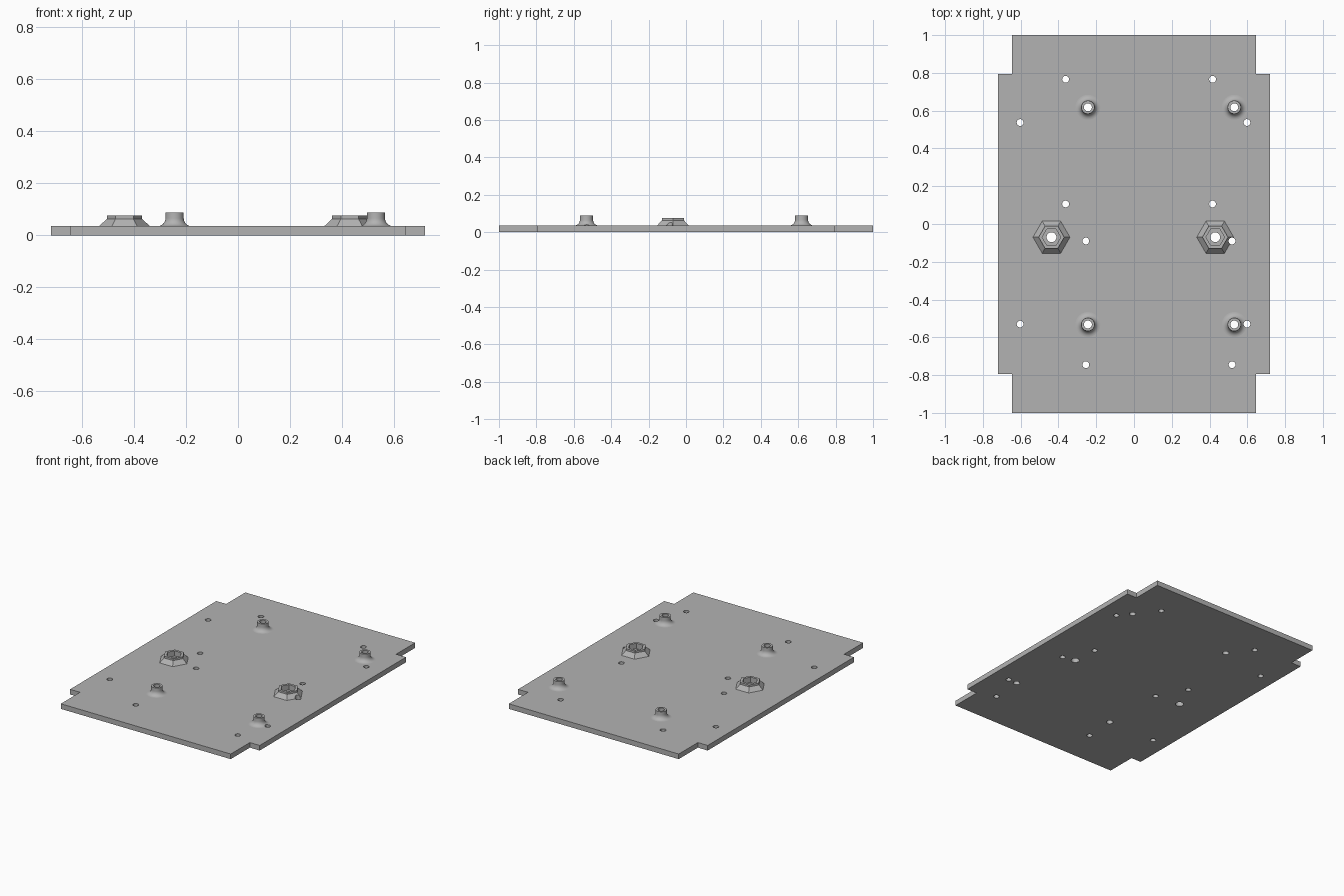
import bpy
import bmesh
from math import sin, cos, pi

cube = bpy.data.objects.get("Cube")
if cube:
    bpy.data.objects.remove(cube, do_unlink=True)

gray = bpy.data.materials.new("plain gray")
gray.use_nodes = True
color = (0.45, 0.45, 0.45, 1)
gray.diffuse_color = color
gray.node_tree.nodes["Principled BSDF"].inputs["Base Color"].default_value = color

THICK = 0.035


def add_lathe(bm, x, y, profile, sides):
    """Closed solid from (radius, height) rings around a vertical axis."""
    rings = []
    for r, z in profile:
        angles = [2 * pi * i / sides for i in range(sides)]
        rings.append([bm.verts.new((x + r * cos(a), y + r * sin(a), z)) for a in angles])
    for low, high in zip(rings, rings[1:]):
        for i in range(sides):
            j = (i + 1) % sides
            bm.faces.new((low[i], low[j], high[j], high[i]))
    bm.faces.new(rings[0][::-1])
    bm.faces.new(rings[-1])


def make_object(name, bm):
    mesh = bpy.data.meshes.new(name)
    bm.to_mesh(mesh)
    bm.free()
    mesh.materials.append(gray)
    obj = bpy.data.objects.new(name, mesh)
    bpy.context.collection.objects.link(obj)
    return obj


def lathe_object(name, places, profile, sides):
    bm = bmesh.new()
    for x, y in places:
        add_lathe(bm, x, y, profile, sides)
    return make_object(name, bm)


def cut(obj, cutters):
    bpy.ops.object.select_all(action='DESELECT')
    obj.select_set(True)
    bpy.context.view_layer.objects.active = obj
    for cutter in cutters:
        mod = obj.modifiers.new("cut", 'BOOLEAN')
        mod.operation = 'DIFFERENCE'
        mod.solver = 'EXACT'
        mod.object = cutter
        bpy.ops.object.modifier_apply(modifier=mod.name)
    bpy.ops.object.shade_smooth_by_angle(angle=pi / 6)


# Plate with notched corners
corner = [(0.72, 0.793), (0.645, 0.793), (0.645, 1.0)]
outline = corner + [(-x, y) for x, y in corner[::-1]]
outline += [(-x, -y) for x, y in outline]
bm = bmesh.new()
face = bm.faces.new([bm.verts.new((x, y, 0)) for x, y in outline])
top = bmesh.ops.extrude_face_region(bm, geom=[face])["geom"]
bmesh.ops.translate(bm, vec=(0, 0, THICK),
                    verts=[v for v in top if isinstance(v, bmesh.types.BMVert)])
bmesh.ops.recalc_face_normals(bm, faces=bm.faces)
plate = make_object("base_plate", bm)

# Part positions
post_places = [(x, y) for x in (-0.244, 0.531) for y in (0.618, -0.532)]
nut_places = [(-0.437, -0.07), (0.43, -0.07)]
hole_places = [(x, y) for x in (-0.362, 0.416) for y in (0.766, 0.106)]
hole_places += [(x, y) for x in (-0.255, 0.519) for y in (-0.09, -0.745)]
hole_places += [(x, y) for x in (-0.603, 0.598) for y in (0.537, -0.53)]

# Hole cutters, all in one helper
bm = bmesh.new()
for places, radius in ((hole_places, 0.018), (post_places, 0.021), (nut_places, 0.026)):
    for x, y in places:
        add_lathe(bm, x, y, [(radius, -0.1), (radius, 0.2)], 32)
drill = make_object("drill_cutter", bm)
pocket = lathe_object("pocket_cutter", nut_places, [(0.049, 0.04), (0.049, 0.2)], 6)

# Round posts with a flared foot
flare = 0.031
foot = [(0.066 - flare * sin(t * pi / 16), THICK + flare * (1 - cos(t * pi / 16)))
        for t in range(9)]
posts = []
for i, place in enumerate(post_places):
    profile = [(0.066, 0.02)] + foot + [(0.035, 0.088)]
    posts.append(lathe_object(f"standoff_post_{i + 1}", [place], profile, 48))

# Hexagonal bosses with a sloped skirt
bosses = []
for side, place in zip(("right", "left"), nut_places):
    profile = [(0.098, 0.02), (0.098, THICK), (0.068, 0.063), (0.068, 0.076)]
    bosses.append(lathe_object(f"{side}_hex_boss", [place], profile, 6))

# Drill everything, then open the hexagonal pockets
for obj in [plate] + posts:
    cut(obj, [drill])
for obj in bosses:
    cut(obj, [pocket, drill])
for helper in (drill, pocket):
    bpy.data.objects.remove(helper, do_unlink=True)
